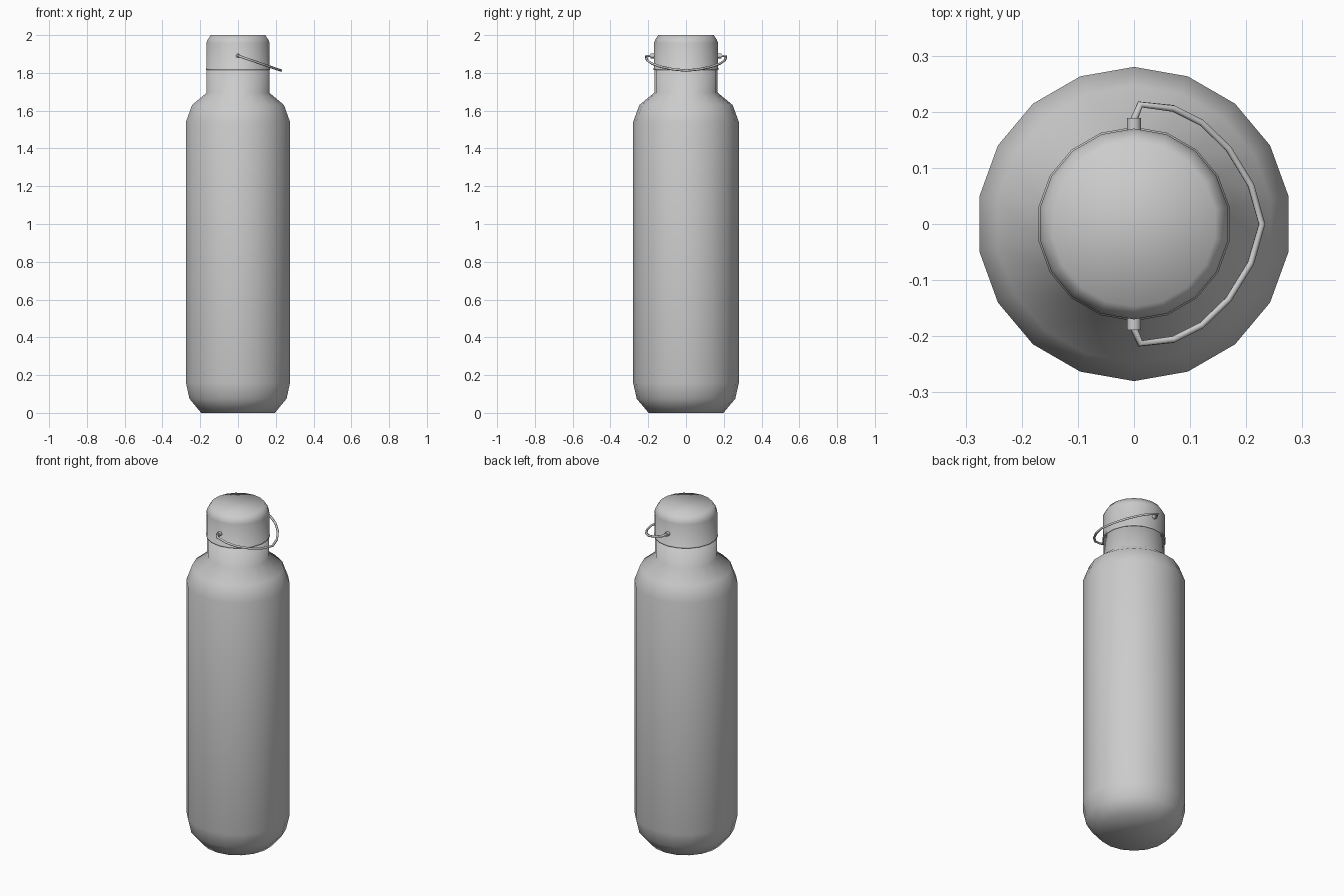
import bpy, bmesh, math

if "Cube" in bpy.data.objects:
    bpy.data.objects.remove(bpy.data.objects["Cube"])

SIDES = 18


def finish(name, bm):
    bmesh.ops.recalc_face_normals(bm, faces=bm.faces)
    mesh = bpy.data.meshes.new(name)
    bm.to_mesh(mesh)
    bm.free()
    for p in mesh.polygons:
        p.use_smooth = True
    obj = bpy.data.objects.new(name, mesh)
    bpy.context.collection.objects.link(obj)
    return obj


def lathe(name, profile, sides=SIDES):
    """Revolve (radius, z) points around z, closing both ends."""
    bm = bmesh.new()
    rings = []
    for r, z in profile:
        rings.append([bm.verts.new((r * math.cos(a), r * math.sin(a), z))
                      for a in (math.pi / 2 + math.tau * i / sides for i in range(sides))])
    for low, high in zip(rings, rings[1:]):
        for i in range(sides):
            j = (i + 1) % sides
            bm.faces.new((low[i], low[j], high[j], high[i]))
    bm.faces.new(rings[0][::-1])
    bm.faces.new(rings[-1])
    return finish(name, bm)


# Bottle body with rounded base, shoulder and neck
lathe("bottle_body", [(0.198, 0), (0.261, 0.075), (0.28, 0.16), (0.28, 1.54),
                      (0.247, 1.63), (0.168, 1.695), (0.168, 1.818)])

# Cap with a slim lip at the seam
lathe("cap", [(0.168, 1.815), (0.173, 1.816), (0.173, 1.823), (0.17, 1.826),
              (0.17, 1.957), (0.164, 1.974), (0.147, 2.0)])

# Pivot pegs on both sides of the cap
for label, s in (("back", 1), ("front", -1)):
    bpy.ops.mesh.primitive_cylinder_add(vertices=12, radius=0.0125, depth=0.028,
                                        location=(0, s * 0.175, 1.89),
                                        rotation=(math.pi / 2, 0, 0))
    bpy.context.object.name = label + "_handle_peg"
    bpy.ops.object.shade_smooth_by_angle()

# Wire handle hanging down to the right
half = [(0, 0.186), (0.011, 0.213), (0.07, 0.206), (0.12, 0.181),
        (0.168, 0.135), (0.208, 0.07)]
path = half + [(0.228, 0)] + [(x, -y) for x, y in reversed(half)]
curve = bpy.data.curves.new("wire_handle", 'CURVE')
curve.dimensions = '3D'
curve.bevel_depth = 0.0065
curve.bevel_resolution = 1
curve.use_fill_caps = True
spline = curve.splines.new('POLY')
spline.points.add(len(path) - 1)
for p, (x, y) in zip(spline.points, path):
    p.co = (x, y, 1.891 - 0.345 * x, 1)
handle = bpy.data.objects.new("wire_handle", curve)
bpy.context.collection.objects.link(handle)
